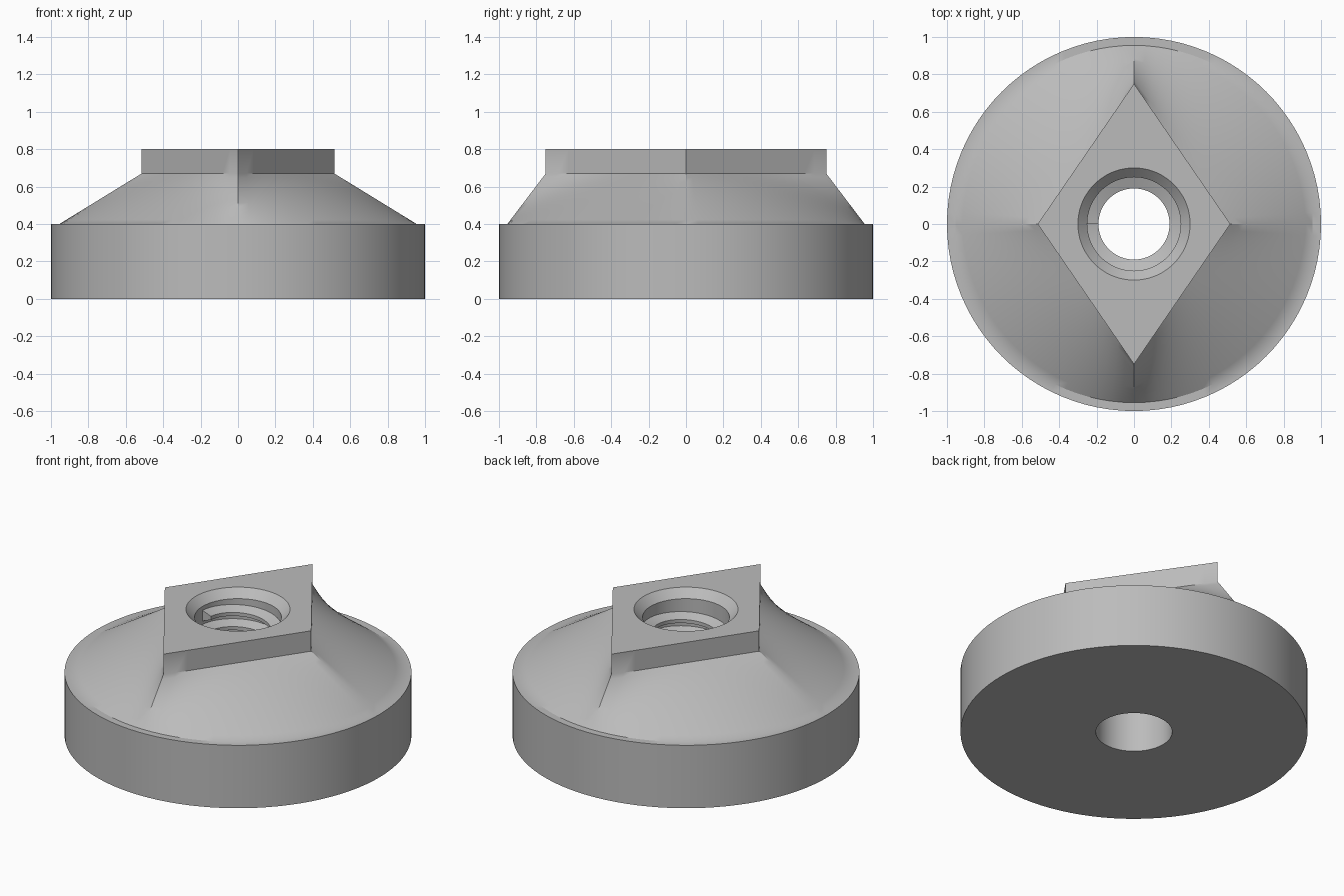
import bpy, bmesh
from math import pi, cos, sin, radians

default = bpy.data.objects.get("Cube")
if default:
    bpy.data.objects.remove(default, do_unlink=True)

COLUMNS = 96
LOFT_ROWS = 12
PITCH, TURNS = 0.09, 4
CREST, ROOT, BORE = 0.19, 0.25, 0.22
THREAD_TOP, THREAD_BOTTOM = 0.75, 0.29
TOOTH = (ROOT, CREST, CREST, ROOT)
STEPS = len(TOOTH)


def diamond(angle):
    """Radius of the diamond plate in a given direction."""
    return 1 / (abs(cos(angle)) / 0.515 + abs(sin(angle)) / 0.75)


def section(angle, turn):
    """Radius and height pairs, from the underside over the top and down the bore."""
    d = diamond(angle)
    pts = [(BORE, 0), (1, 0), (1, 0.4)]
    for i in range(LOFT_ROWS + 1):                      # shoulder, disc to diamond
        s = i / LOFT_ROWS
        pts.append((0.955 + (d - 0.955) * s, 0.4 + 0.27 * s))
    pts += [(d, 0.8), (0.30, 0.8), (ROOT, THREAD_TOP)]  # plate and countersink
    for k in range(TURNS * STEPS, -1, -1):              # helical thread
        pts.append((TOOTH[k % STEPS], 0.298 + PITCH * (k / STEPS + turn)))
    pts += [(ROOT, THREAD_BOTTOM), (BORE, THREAD_BOTTOM), (BORE, 0)]
    return pts


bm = bmesh.new()
grid = []
for i in range(COLUMNS + 1):
    turn = i / COLUMNS
    a = pi + 2 * pi * turn
    grid.append([bm.verts.new((r * cos(a), r * sin(a), z))
                 for r, z in section(a, turn)])

for left, right in zip(grid, grid[1:]):
    for j in range(len(left) - 1):
        bm.faces.new((left[j], right[j], right[j + 1], left[j + 1]))

# End faces of the thread, at its top and bottom
first = 3 + LOFT_ROWS + 1 + 3
last = first + TURNS * STEPS
bm.faces.new(grid[-1][first:first + STEPS + 1])
bm.faces.new(grid[0][last - STEPS:last + 1])

bmesh.ops.remove_doubles(bm, verts=bm.verts[:], dist=0.0001)
bmesh.ops.recalc_face_normals(bm, faces=bm.faces[:])

mesh = bpy.data.meshes.new("threaded_base")
bm.to_mesh(mesh)
bm.free()
base = bpy.data.objects.new("threaded_base", mesh)
bpy.context.collection.objects.link(base)

# Plain grey material
grey = bpy.data.materials.new("light_grey")
grey.use_nodes = True
colour = (0.5, 0.5, 0.5, 1)
grey.diffuse_color = colour
grey.node_tree.nodes["Principled BSDF"].inputs["Base Color"].default_value = colour
mesh.materials.append(grey)

bpy.ops.object.select_all(action="DESELECT")
base.select_set(True)
bpy.context.view_layer.objects.active = base
bpy.ops.object.shade_smooth_by_angle(angle=radians(30))
